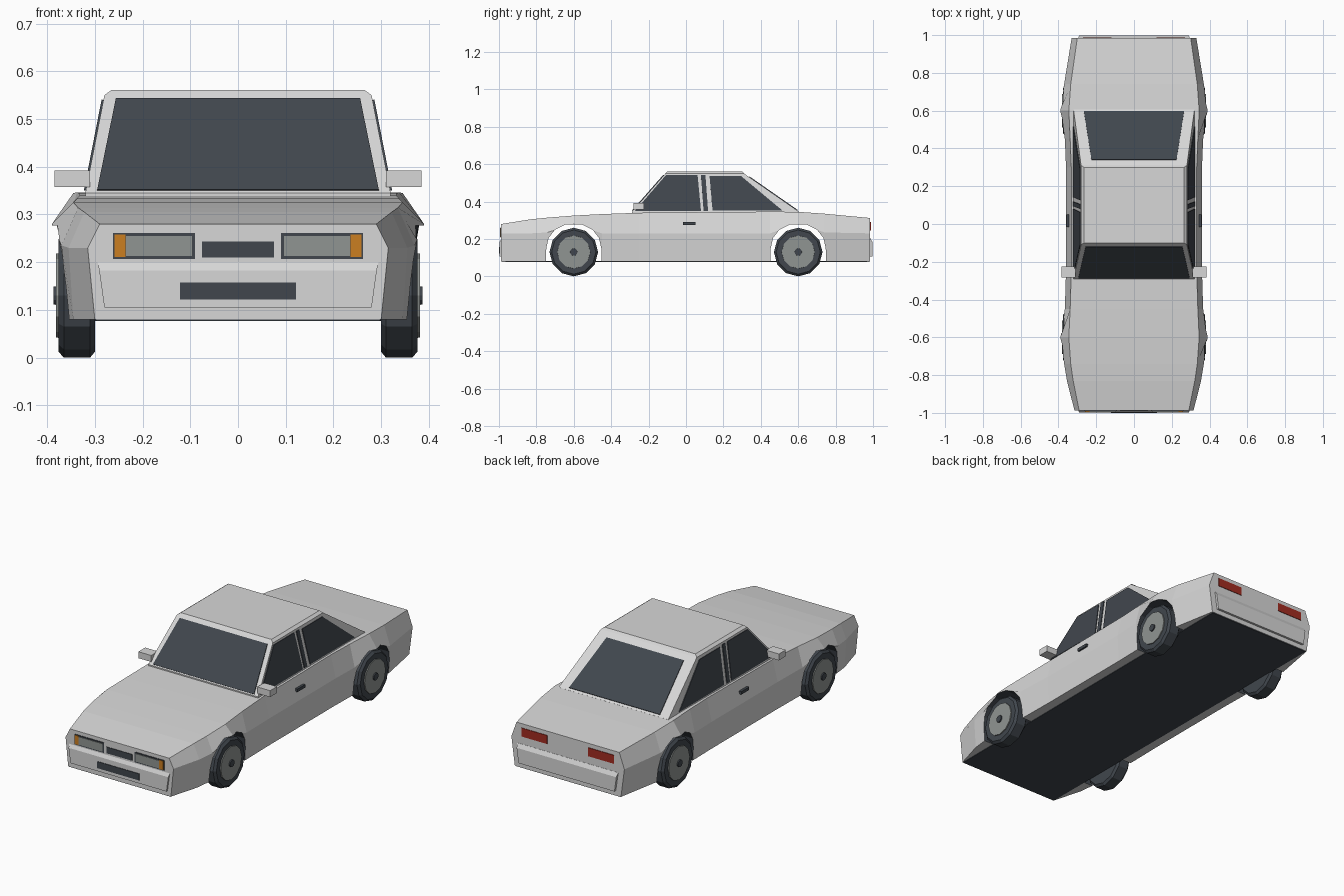
import bpy, bmesh, math
from mathutils import Vector, Matrix

cube = bpy.data.objects.get("Cube")
if cube:
    bpy.data.objects.remove(cube, do_unlink=True)


def material(name, r, g, b):
    m = bpy.data.materials.new(name)
    m.use_nodes = True
    m.diffuse_color = (r, g, b, 1)
    m.node_tree.nodes["Principled BSDF"].inputs["Base Color"].default_value = (r, g, b, 1)
    return m


PAINT = material("light grey paint", 0.68, 0.68, 0.68)
DARK = material("dark glass and rubber", 0.052, 0.062, 0.075)
METAL = material("grey lens and rim", 0.28, 0.30, 0.29)
AMBER = material("amber", 0.60, 0.21, 0.015)
RED = material("red", 0.36, 0.025, 0.015)


def finish(name, bm, *mats):
    bmesh.ops.recalc_face_normals(bm, faces=bm.faces)
    me = bpy.data.meshes.new(name)
    bm.to_mesh(me)
    bm.free()
    for m in mats:
        me.materials.append(m)
    ob = bpy.data.objects.new(name, me)
    bpy.context.collection.objects.link(ob)
    return ob


def loft(name, rings, *mats):
    """Skin a list of equal point rings and cap both ends."""
    bm = bmesh.new()
    vs = [[bm.verts.new(p) for p in ring] for ring in rings]
    n = len(vs[0])
    for a, b in zip(vs, vs[1:]):
        for i in range(n):
            j = (i + 1) % n
            bm.faces.new((a[i], a[j], b[j], b[i]))
    bm.faces.new(vs[0])
    bm.faces.new(vs[-1])
    return finish(name, bm, *mats)


def box(name, x0, x1, y0, y1, z0, z1, mat):
    return loft(name, [[(x0, y0, z), (x1, y0, z), (x1, y1, z), (x0, y1, z)] for z in (z0, z1)], mat)


def plate(name, pts, mat, depth=0.004):
    """Thin panel raised outward from a planar outline."""
    pts = [Vector(p) for p in pts]
    n = (pts[1] - pts[0]).cross(pts[2] - pts[0]).normalized()
    if n.dot(pts[0] - Vector((0, 0.1, 0.2))) < 0:
        n = -n
    return loft(name, [[p - n * 0.002 for p in pts], [p + n * depth for p in pts]], mat)


def end_plate(name, x0, x1, y, z0, z1, mat, depth=0.003):
    return plate(name, [(x0, y, z0), (x1, y, z0), (x1, y, z1), (x0, y, z1)], mat, depth)


# Body shell: y, sill half width, crease half width, crease z, deck half width, deck z
sections = [
    (-0.988, 0.30, 0.315, 0.23, 0.29, 0.28),
    (-0.83, 0.345, 0.355, 0.23, 0.322, 0.305),
    (-0.74, 0.355, 0.37, 0.235, 0.335, 0.314),
    (-0.60, 0.36, 0.39, 0.28, 0.345, 0.325),
    (-0.45, 0.355, 0.366, 0.23, 0.338, 0.333),
    (-0.25, 0.352, 0.36, 0.228, 0.332, 0.34),
    (0.30, 0.352, 0.36, 0.228, 0.332, 0.345),
    (0.45, 0.355, 0.366, 0.23, 0.338, 0.346),
    (0.60, 0.36, 0.39, 0.28, 0.345, 0.345),
    (0.74, 0.355, 0.37, 0.235, 0.335, 0.335),
    (0.985, 0.31, 0.33, 0.23, 0.30, 0.312),
]
body = loft("body", [[(-b, y, 0.08), (b, y, 0.08), (c, y, cz), (d, y, dz), (-d, y, dz), (-c, y, cz)]
                     for y, b, c, cz, d, dz in sections], PAINT, DARK)

# Wheel arches cut across the body
arch = [(0.15, 0.05), (0.147, 0.15), (0.135, 0.205), (0.10, 0.25), (0.045, 0.277)]
arch += [(-y, z) for y, z in reversed(arch)]
for label, wy in (("front", -0.6), ("rear", 0.6)):
    cutter = loft(label + "_arch_cutter", [[(x, wy + y, z) for y, z in arch] for x in (-0.6, 0.6)], PAINT, DARK)
    for f in cutter.data.polygons:
        f.material_index = 1
    cutter.hide_render = True
    cutter.hide_set(True)
    mod = body.modifiers.new(label + "_arch", "BOOLEAN")
    mod.operation = "DIFFERENCE"
    mod.solver = "EXACT"
    mod.material_mode = "TRANSFER"
    mod.object = cutter

loft("floor_panel", [[(x * w, y, z) for x, y, w in ((-1, -0.985, 0.298), (1, -0.985, 0.298),
                                                    (1, 0.982, 0.305), (-1, 0.982, 0.305))]
                     for z in (0.077, 0.083)], DARK)

# Cabin
BASE, TOP = 0.345, 0.55


def blend(z, low, high):
    return low + (high - low) * (z - BASE) / (TOP - BASE)


cabin = [(0.30, 0.32, -0.29, 0.605), (BASE, 0.32, -0.29, 0.605), (TOP, 0.28, -0.11, 0.31), (0.561, 0.265, -0.10, 0.30)]
loft("cabin", [[(-w, f, z), (w, f, z), (w, r, z), (-w, r, z)] for z, w, f, r in cabin], PAINT)

# Windscreen and rear window
for name, y_low, y_high, z0, z1, w0, w1 in (("windscreen", -0.29, -0.11, 0.35, 0.541, 0.295, 0.256),
                                            ("rear_window", 0.605, 0.31, 0.352, 0.53, 0.265, 0.225)):
    ya, yb = blend(z0, y_low, y_high), blend(z1, y_low, y_high)
    plate(name, [(-w0, ya, z0), (w0, ya, z0), (w1, yb, z1), (-w1, yb, z1)], DARK)

# Side windows: outlines in y, z
windows = {
    "front_side_window": [(-0.272, 0.35), (0.08, 0.35), (0.062, 0.54), (-0.108, 0.54)],
    "door_pillar_strip": [(0.094, 0.35), (0.118, 0.35), (0.104, 0.54), (0.08, 0.54)],
    "rear_side_window": [(0.142, 0.352), (0.515, 0.352), (0.295, 0.535), (0.126, 0.535)],
}

for s, side in ((1, "left"), (-1, "right")):
    for name, outline in windows.items():
        plate(f"{side}_{name}", [(s * blend(z, 0.32, 0.28), y, z) for y, z in outline], DARK)
    # Mirrors and door handles
    box(f"{side}_mirror", s * 0.31, s * 0.385, -0.282, -0.225, 0.358, 0.392, PAINT)
    box(f"{side}_door_handle", s * 0.34, s * 0.358, -0.015, 0.05, 0.275, 0.291, DARK)
    # Lamps
    end_plate(f"{side}_headlamp_frame", s * 0.09, s * 0.262, -0.988, 0.207, 0.261, DARK)
    end_plate(f"{side}_headlamp_lens", s * 0.096, s * 0.235, -0.988, 0.213, 0.255, METAL, 0.006)
    end_plate(f"{side}_turn_signal", s * 0.236, s * 0.259, -0.988, 0.211, 0.258, AMBER, 0.006)
    end_plate(f"{side}_tail_lamp", s * 0.12, s * 0.27, 0.985, 0.245, 0.29, RED)

# Grille, number plate and bumpers
end_plate("grille", -0.075, 0.075, -0.988, 0.21, 0.243, DARK)
for label, s in (("front", -1), ("rear", 1)):
    rings = [(0.105, 0.28, 0.997), (0.183, 0.291, 0.997), (0.204, 0.295, 0.986)]
    loft(label + "_bumper", [[(-w, s * 0.95, z), (w, s * 0.95, z), (w, s * y, z), (-w, s * y, z)]
                             for z, w, y in rings], PAINT)
end_plate("number_plate", -0.122, 0.122, -0.997, 0.122, 0.157, DARK)


# Wheels: twelve-sided rings of (x, radius)
def disc(name, s, wy, profile, mat):
    loft(name, [[(s * x, wy + r * math.cos(i * math.pi / 6), 0.13 + r * math.sin(i * math.pi / 6))
                 for i in range(12)] for x, r in profile], mat)


for s, side in ((1, "left"), (-1, "right")):
    for end, wy in (("front", -0.6), ("rear", 0.6)):
        name = f"{end}_{side}_"
        disc(name + "tyre", s, wy, [(0.30, 0.118), (0.31, 0.13), (0.365, 0.13), (0.376, 0.118)], DARK)
        disc(name + "rim", s, wy, [(0.36, 0.09), (0.381, 0.088)], METAL)
        disc(name + "hub", s, wy, [(0.37, 0.02), (0.387, 0.019)], DARK)
